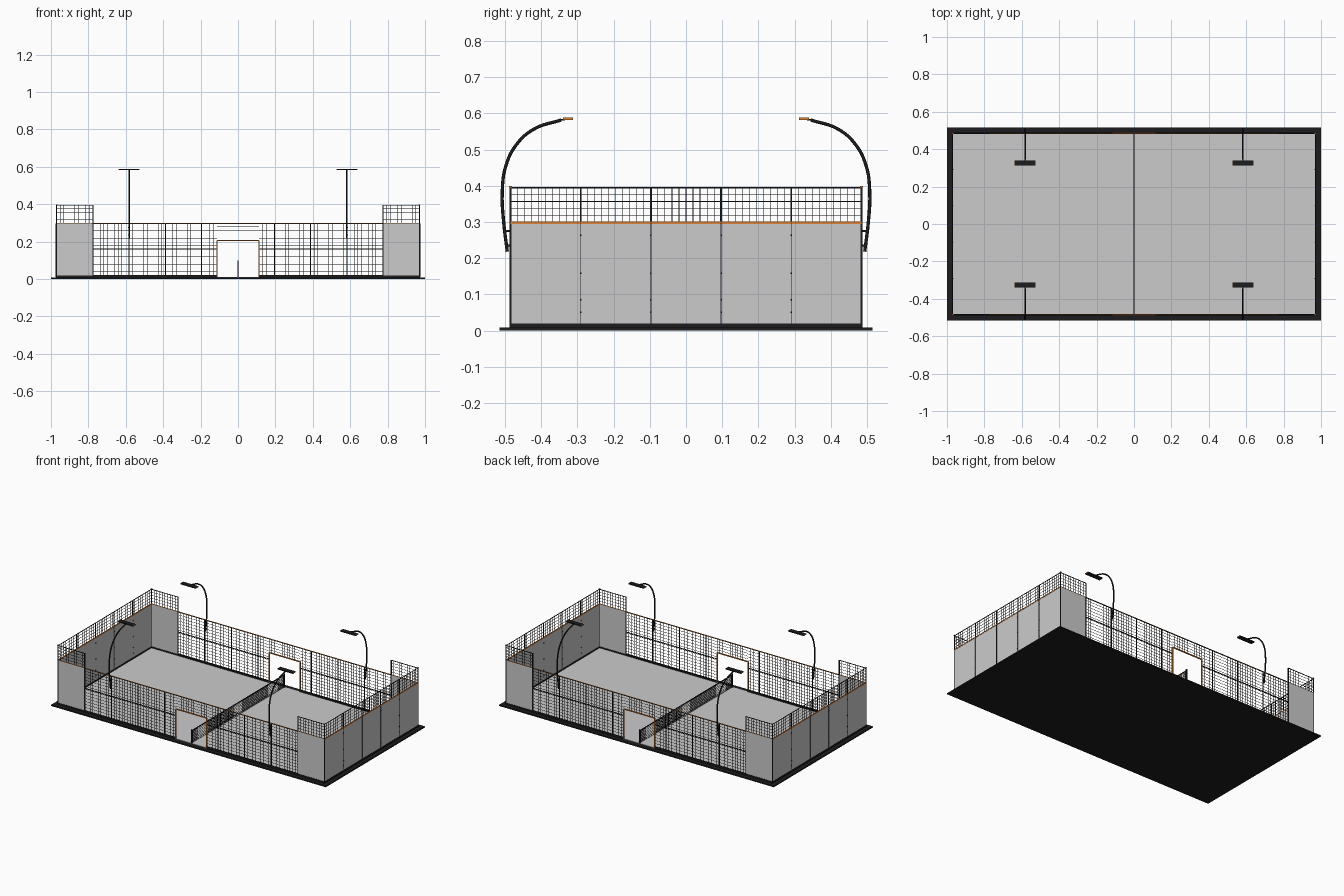
import bpy, bmesh, math
from mathutils import Vector, Matrix

if "Cube" in bpy.data.objects:
    bpy.data.objects.remove(bpy.data.objects["Cube"])


def material(name, col):
    m = bpy.data.materials.new(name)
    m.diffuse_color = (*col, 1)
    m.use_nodes = True
    m.node_tree.nodes["Principled BSDF"].inputs["Base Color"].default_value = m.diffuse_color
    return m


DARK = material("dark_steel", (0.012, 0.012, 0.014))
ORANGE = material("orange_paint", (0.75, 0.22, 0.03))
X, Y, BAY = 0.97, 0.485, 0.194      # wall lines and panel width
Z0, Z1, Z2 = 0.012, 0.298, 0.396    # wall foot, glass top, fence top
XM = X - BAY                        # where side mesh starts


def boxes(name, items, mat=None):
    """One object from many boxes given as (x0, x1, y0, y1, z0, z1)."""
    bm = bmesh.new()
    for x0, x1, y0, y1, z0, z1 in items:
        m = Matrix.Translation(((x0 + x1) / 2, (y0 + y1) / 2, (z0 + z1) / 2))
        m = m @ Matrix.Diagonal((x1 - x0, y1 - y0, z1 - z0, 1))
        bmesh.ops.create_cube(bm, size=1, matrix=m)
    me = bpy.data.meshes.new(name)
    bm.to_mesh(me)
    bm.free()
    ob = bpy.data.objects.new(name, me)
    bpy.context.collection.objects.link(ob)
    if mat:
        me.materials.append(mat)
    return ob


def slab(axis, pos, a0, a1, z0, z1, t):
    """Upright box of thickness t, running along 'x' or 'y' from a0 to a1."""
    if axis == 'x':
        return (a0, a1, pos - t / 2, pos + t / 2, z0, z1)
    return (pos - t / 2, pos + t / 2, a0, a1, z0, z1)


def grid(axis, pos, a0, a1, z0, z1, step=0.0194, w=0.0016):
    """Welded wire grid filling an upright rectangle."""
    out = []
    n = max(1, round((a1 - a0) / step))
    for i in range(n + 1):
        a = a0 + (a1 - a0) * i / n
        out.append(slab(axis, pos, a - w / 2, a + w / 2, z0, z1, w))
    n = max(1, round((z1 - z0) / step))
    for i in range(n + 1):
        z = z0 + (z1 - z0) * i / n
        out.append(slab(axis, pos, a0, a1, z - w / 2, z + w / 2, w))
    return out


# Foundation and playing surface
boxes("foundation", [(-1, 1, -0.515, 0.515, 0, 0.008)], DARK)
boxes("court_floor", [(-X, X, -Y, Y, 0.008, 0.0105)])

kerb, glass, posts, rails, wires, clips, trim = [], [], [], [], [], [], []
P = 0.005                           # post thickness

# End walls: five glass panels with a mesh strip above
for s in (-1, 1):
    x = s * X
    kerb.append(slab('y', x, -Y, Y, 0.008, 0.019, 0.007))
    for i in range(5):
        a = -Y + i * BAY
        glass.append(slab('y', x, a + 0.001, a + BAY - 0.001, Z0, Z1, 0.0025))
    for i in range(6):
        a = -Y + i * BAY
        edge = i in (0, 5)
        posts.append(slab('y', x, a - P / 2, a + P / 2, 0.008 if edge else Z1, Z2, P))
        if not edge:
            posts.append(slab('y', x + s * 0.003, a - 0.001, a + 0.001, Z0, Z1, 0.003))
            for z in (0.05, 0.085, 0.158, 0.264):
                clips.append(slab('y', x, a - 0.002, a + 0.002, z - 0.002, z + 0.002, 0.011))
    wires += grid('y', x, -Y, Y, Z1, Z2)
    rails.append(slab('y', x, -Y, Y, Z2 - 0.003, Z2, 0.004))
    trim.append(slab('y', x, -Y, Y, Z1 - 0.003, Z1 + 0.003, 0.006))

# Side walls: glass corners, mesh bays and a central doorway
DW, DH = 0.112, 0.207
for s in (-1, 1):
    y = s * Y
    for e in (-1, 1):
        lo, hi = sorted((e * XM, e * X))
        kerb.append(slab('x', y, *sorted((e * DW, e * X)), 0.008, 0.019, 0.007))
        glass.append(slab('x', y, lo + 0.002, hi - 0.002, Z0, Z1, 0.0025))
        wires += grid('x', y, lo, hi, Z1, Z2)
        rails.append(slab('x', y, lo, hi, Z2 - 0.003, Z2, 0.004))
        posts.append(slab('x', y, e * XM - P / 2, e * XM + P / 2, 0.008, Z2, P))
        trim.append(slab('x', y, e * X - 0.004, e * X + 0.004, Z2, Z2 + 0.003, 0.008))
        for i in (1, 2, 3):
            a = e * i * BAY
            posts.append(slab('x', y, a - P / 2, a + P / 2, 0.008, Z1, P))
            wires += grid('x', y, *sorted((a, a + e * BAY)), 0.02, Z1)
        wires += grid('x', y, *sorted((e * DW, e * BAY)), 0.02, Z1)
        rails.append(slab('x', y, *sorted((e * DW, e * XM)), 0.163, 0.167, 0.004))
        # Door jambs
        trim.append(slab('x', y, e * DW - 0.003, e * DW + 0.003, 0.008, DH, 0.007))
    trim.append(slab('x', y, -DW, DW, DH - 0.003, DH + 0.003, 0.007))
    wires += grid('x', y, -DW, DW, DH, Z1)
    rails.append(slab('x', y, -XM, XM, Z1 - 0.003, Z1, 0.004))
    trim.append(slab('x', y, -X, X, Z1, Z1 + 0.0025, 0.004))

boxes("kerb_beams", kerb, DARK)
boxes("glass_panels", glass)
boxes("fence_posts", posts, DARK)
boxes("fence_rails", rails, DARK)
boxes("fence_mesh", wires, DARK)
boxes("glass_clips", clips, DARK)
boxes("orange_trim", trim, ORANGE)

# Net across the middle with its two posts
boxes("net", grid('y', 0, -Y + 0.005, Y - 0.005, 0.012, 0.092, 0.0105, 0.0016)
      + [slab('y', 0, -Y + 0.005, Y - 0.005, 0.088, 0.095, 0.003)], DARK)
boxes("net_posts", [slab('y', 0, s * (Y - 0.004) - 0.004, s * (Y - 0.004) + 0.004,
                         0.008, 0.1, 0.008) for s in (-1, 1)], DARK)

# Curved floodlight masts, brackets and heads
PATH = [(0.494, 0.218), (0.504, 0.30), (0.508, 0.38), (0.498, 0.455),
        (0.468, 0.515), (0.42, 0.557), (0.345, 0.582)]
for sx, nx in ((-1, "left"), (1, "right")):
    for sy, ny in ((-1, "front"), (1, "back")):
        x = sx * 3 * BAY
        cu = bpy.data.curves.new(f"mast_{ny}_{nx}", 'CURVE')
        cu.dimensions = '3D'
        cu.bevel_depth, cu.bevel_resolution, cu.use_fill_caps = 0.0045, 2, True
        sp = cu.splines.new('BEZIER')
        sp.bezier_points.add(len(PATH) - 1)
        for bp, (py, pz) in zip(sp.bezier_points, PATH):
            bp.co = (x, sy * py, pz)
            bp.handle_left_type = bp.handle_right_type = 'AUTO'
        sp.resolution_u = 6
        cu.materials.append(DARK)
        bpy.context.collection.objects.link(bpy.data.objects.new(cu.name, cu))
        y0, y1 = sorted((sy * Y, sy * 0.5))
        boxes(f"mast_bracket_{ny}_{nx}", [(x - 0.005, x + 0.005, y0, y1, z, z + 0.006)
                                          for z in (0.232, 0.272)], DARK)
        h0, h1 = sorted((sy * 0.312, sy * 0.34))
        boxes(f"lamp_head_{ny}_{nx}", [(x - 0.054, x + 0.054, h0, h1, 0.582, 0.589)], DARK)
        boxes(f"lamp_arm_{ny}_{nx}", [(x - 0.003, x + 0.003, *sorted((sy * 0.335, sy * 0.35)),
                                       0.580, 0.585)], DARK)
        boxes(f"lamp_end_caps_{ny}_{nx}", [(x + e * 0.055 - 0.001, x + e * 0.055 + 0.001,
                                            h0, h1, 0.582, 0.589) for e in (-1, 1)], ORANGE)
